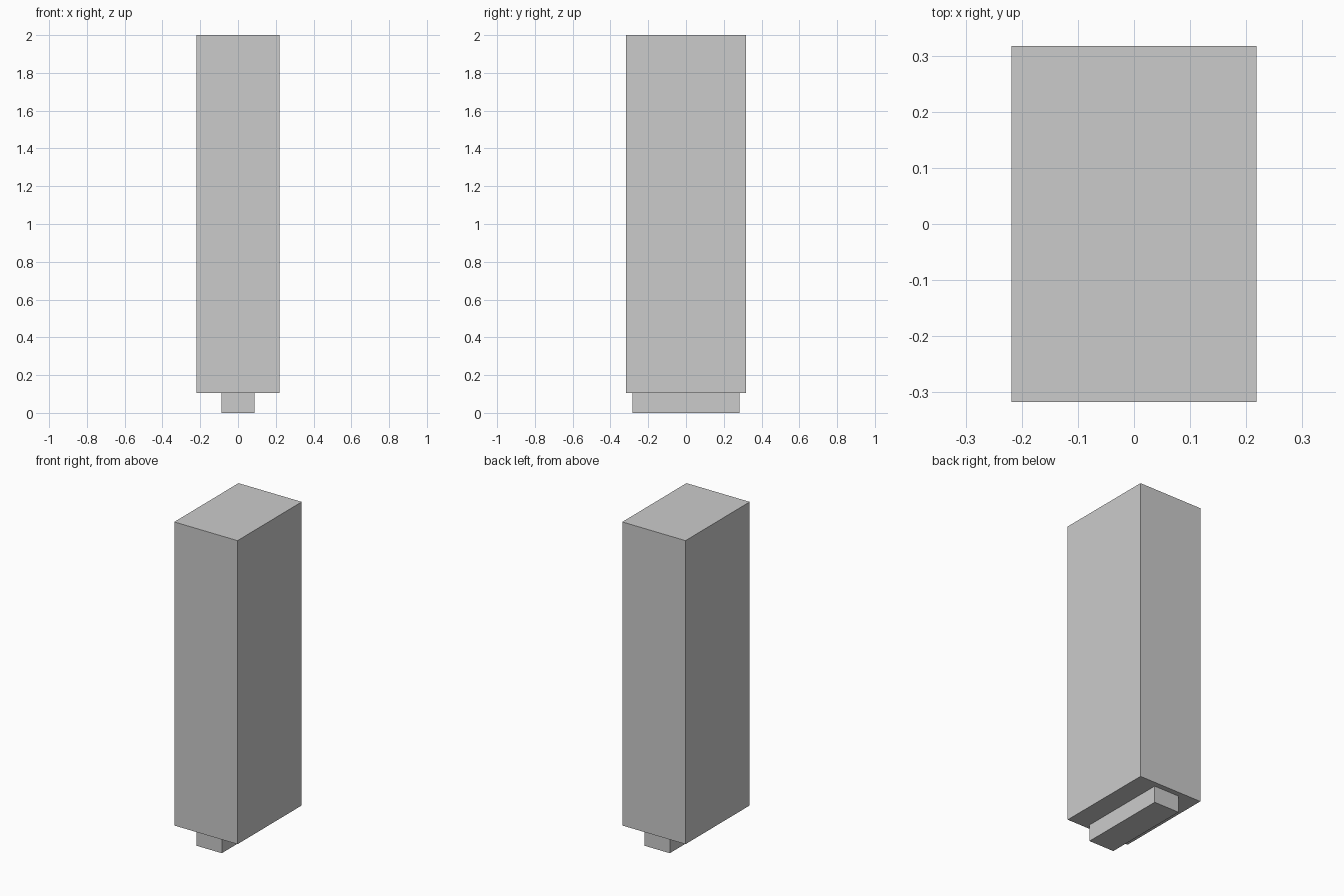
import bpy

if "Cube" in bpy.data.objects:
    bpy.data.objects.remove(bpy.data.objects["Cube"])


def box(name, width, depth, z0, z1):
    """Box centred on x and y, spanning z0 to z1."""
    bpy.ops.mesh.primitive_cube_add(size=1, location=(0, 0, (z0 + z1) / 2))
    ob = bpy.context.object
    ob.name = name
    ob.scale = (width, depth, z1 - z0)
    bpy.ops.object.transform_apply(location=False, rotation=False, scale=True)
    return ob


BODY_BOTTOM = 0.104

# Tall cabinet body
box("body", 0.437, 0.634, BODY_BOTTOM, 2.0)

# Narrow recessed foot under the body
box("base", 0.174, 0.568, 0.0, BODY_BOTTOM)
